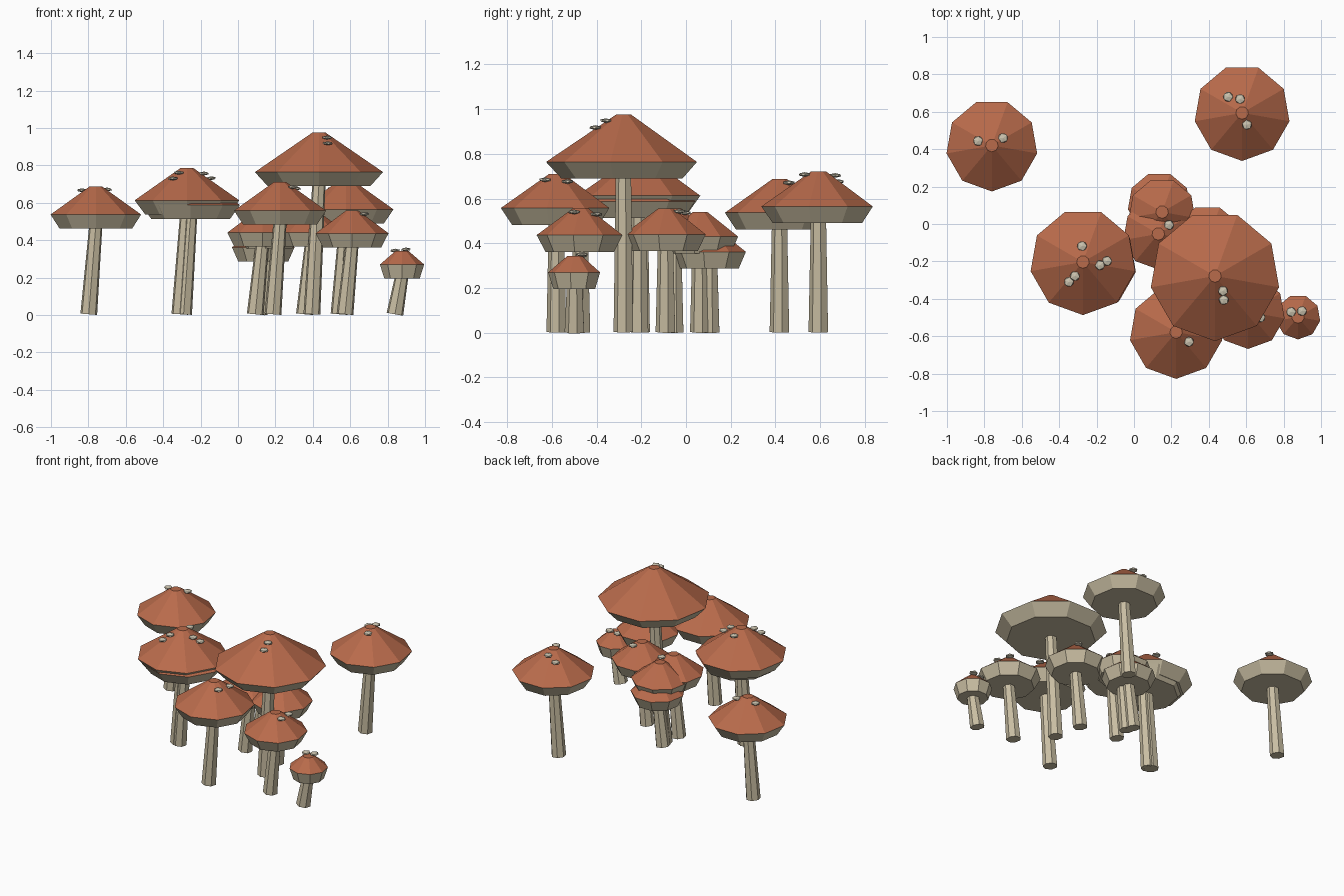
import bpy, bmesh, math, random
from mathutils import Vector

if "Cube" in bpy.data.objects:
    bpy.data.objects.remove(bpy.data.objects["Cube"])

random.seed(4)


def material(name, rgb):
    m = bpy.data.materials.new(name)
    m.diffuse_color = (*rgb, 1)
    m.use_nodes = True
    m.node_tree.nodes["Principled BSDF"].inputs["Base Color"].default_value = m.diffuse_color
    return m


CAP = material("cap_rust", (0.48, 0.145, 0.07))
STEM = material("stem_cream", (0.58, 0.51, 0.36))
SPOT = material("spot_cream", (0.60, 0.55, 0.43))


def add_object(name, bm, mat):
    bmesh.ops.recalc_face_normals(bm, faces=bm.faces)
    me = bpy.data.meshes.new(name)
    bm.to_mesh(me)
    bm.free()
    me.materials.append(mat)
    ob = bpy.data.objects.new(name, me)
    bpy.context.collection.objects.link(ob)
    return ob


def frustum(name, mat, sides, base, r1, top, r2):
    """Closed tapered prism from base to top, one corner facing the front."""
    base, top = Vector(base), Vector(top)
    tilt = Vector((0, 0, 1)).rotation_difference(top - base)
    bm = bmesh.new()
    rings = []
    for centre, r in ((base, r1), (top, r2)):
        ring = []
        for i in range(sides):
            a = -math.pi / 2 + 2 * math.pi * i / sides
            ring.append(bm.verts.new(centre + tilt @ Vector((r * math.cos(a), r * math.sin(a), 0))))
        bm.faces.new(ring)
        rings.append(ring)
    low, high = rings
    for i in range(sides):
        j = (i + 1) % sides
        bm.faces.new((low[i], low[j], high[j], high[i]))
    return add_object(name, bm, mat)


def spot(name, loc):
    """Small flattened pebble."""
    bm = bmesh.new()
    bmesh.ops.create_icosphere(bm, subdivisions=1, radius=0.029)
    ob = add_object(name, bm, SPOT)
    ob.location = loc
    ob.scale = (1, 1, 0.36)
    ob.rotation_euler = (0, 0, random.uniform(0, 6.28))


LEAN = 0.038      # sideways shift of the stem foot
TIP = 0.034       # radius of the flat cap tip
SLOPE = 0.61      # cap height per radius
RIM = 0.075       # depth of the pale underside


def mushroom(label, x, y, r, rim_z, spots):
    top_z = rim_z + SLOPE * r
    under_z = rim_z - RIM
    frustum(label + "_stem", STEM, 7, (x - LEAN, y, 0.004), 0.046,
            (x, y, under_z + 0.02), 0.036)
    frustum(label + "_underside", STEM, 9, (x, y, under_z), 0.8 * r, (x, y, rim_z), r)
    frustum(label + "_cap", CAP, 9, (x, y, rim_z), r, (x, y, top_z), TIP)
    for k, (sx, sy) in enumerate(spots):
        d = math.hypot(sx - x, sy - y)
        z = top_z - (top_z - rim_z) * max(d - TIP, 0) / (r - TIP) + 0.011
        spot(f"{label}_spot_{k + 1}", (sx, sy, z))


# label, centre x, centre y, cap radius, rim height, spot positions
MUSHROOMS = [
    ("left_back_mushroom", -0.76, 0.42, 0.246, 0.537, [(-0.834, 0.444), (-0.70, 0.46)]),
    ("right_back_mushroom", 0.578, 0.594, 0.257, 0.565, [(0.503, 0.68), (0.567, 0.668), (0.604, 0.53)]),
    ("left_front_mushroom", -0.273, -0.203, 0.284, 0.613,
     [(-0.278, -0.118), (-0.182, -0.22), (-0.144, -0.198), (-0.316, -0.278), (-0.348, -0.31)]),
    ("left_front_twin_mushroom", -0.253, -0.21, 0.267, 0.588, []),
    ("tallest_mushroom", 0.433, -0.278, 0.348, 0.764, [(0.476, -0.358), (0.48, -0.406)]),
    ("front_mushroom", 0.225, -0.578, 0.25, 0.558, [(0.294, -0.63), (0.31, -0.53)]),
    ("right_front_mushroom", 0.61, -0.47, 0.198, 0.437, [(0.676, -0.50), (0.66, -0.40)]),
    ("hidden_mushroom", 0.393, -0.09, 0.19, 0.44, [(0.42, -0.03)]),
    ("small_mushroom", 0.877, -0.497, 0.12, 0.27, [(0.84, -0.47), (0.898, -0.465)]),
    ("middle_mushroom", 0.13, -0.053, 0.19, 0.44, [(0.187, -0.005)]),
    ("middle_back_mushroom", 0.15, 0.064, 0.18, 0.43, []),
    ("low_back_mushroom", 0.135, 0.108, 0.17, 0.362, []),
]

for m in MUSHROOMS:
    mushroom(*m)
